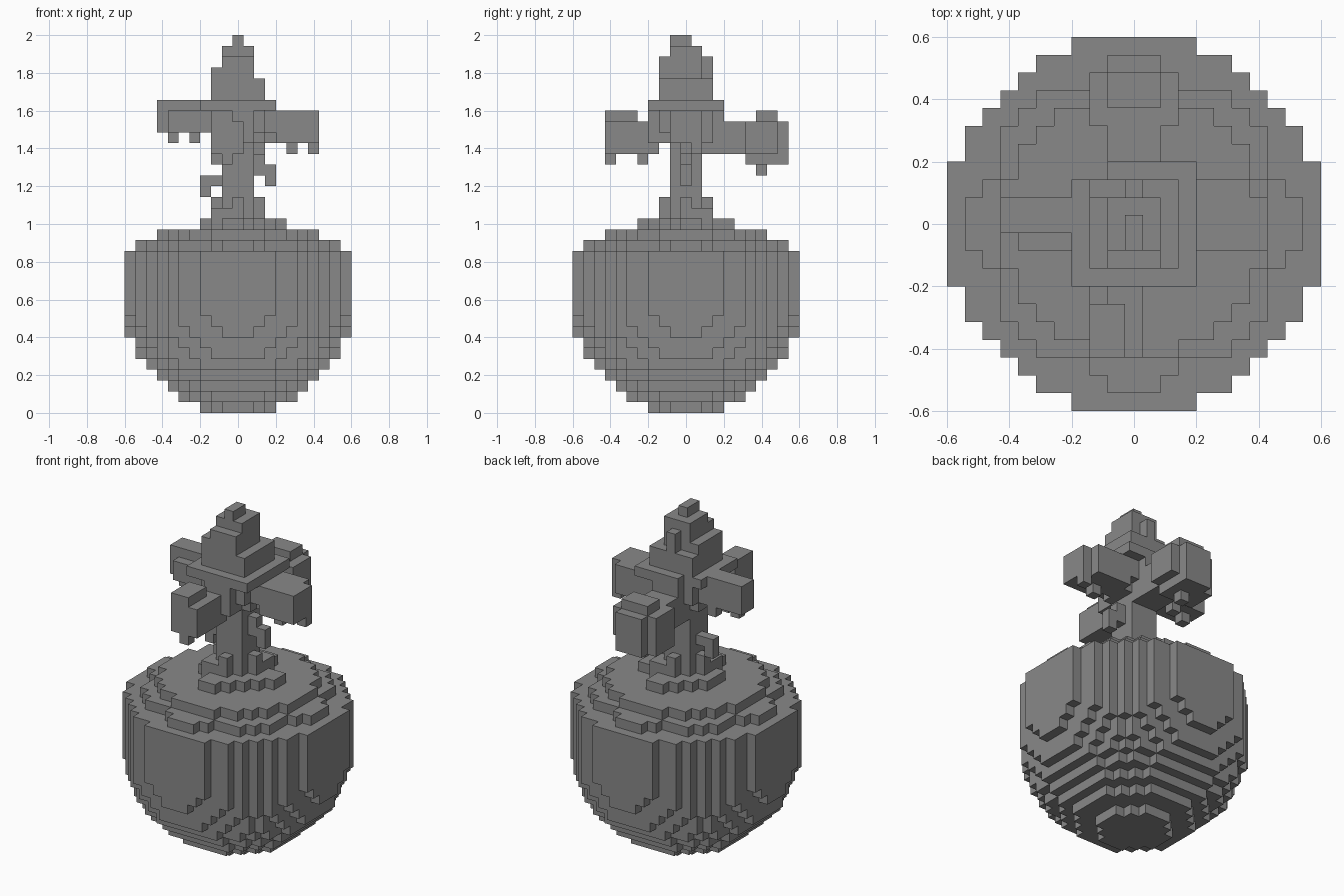
import bpy
import bmesh

VOX = 2 / 35          # edge length of one cube
BOWL_MID = 10         # layer of the widest ring

cube = bpy.data.objects.get("Cube")
if cube:
    bpy.data.objects.remove(cube)

stone = bpy.data.materials.new("mid grey")
stone.use_nodes = True
stone.diffuse_color = (0.25, 0.25, 0.25, 1)
stone.node_tree.nodes["Principled BSDF"].inputs["Base Color"].default_value = (0.25, 0.25, 0.25, 1)


def box(x, y, z):
    """Cells of a block; each argument is an inclusive (low, high) pair."""
    return {(i, j, k) for i in range(x[0], x[1] + 1)
            for j in range(y[0], y[1] + 1) for k in range(z[0], z[1] + 1)}


def disc(radius_sq, layer):
    """Cells of a round slab one layer thick."""
    span = range(-BOWL_MID, BOWL_MID + 1)
    return {(i, j, layer) for i in span for j in span if i * i + j * j <= radius_sq}


def blocks(*parts):
    return set().union(*(box(*p) for p in parts))


def build(name, cells):
    """Turn a set of cells into a mesh of its exposed cube sides."""
    bm = bmesh.new()
    corners = {}

    def vert(p):
        if p not in corners:
            corners[p] = bm.verts.new(((p[0] - 0.5) * VOX, (p[1] - 0.5) * VOX, p[2] * VOX))
        return corners[p]

    for cell in sorted(cells):
        for axis in range(3):
            b, c = (axis + 1) % 3, (axis + 2) % 3
            for side in (0, 1):
                near = list(cell)
                near[axis] += 2 * side - 1
                if tuple(near) in cells:
                    continue
                loop = []
                for u, v in ((0, 0), (1, 0), (1, 1), (0, 1)):
                    p = list(cell)
                    p[axis] += side
                    p[b] += u
                    p[c] += v
                    loop.append(vert(tuple(p)))
                bm.faces.new(loop if side else loop[::-1])
    mesh = bpy.data.meshes.new(name)
    bm.to_mesh(mesh)
    bm.free()
    mesh.materials.append(stone)
    obj = bpy.data.objects.new(name, mesh)
    bpy.context.collection.objects.link(obj)


# Bowl: lower half of a ball, straight upper wall, two terraces
bowl = set()
for layer in range(15):
    drop = max(BOWL_MID - layer, 0)
    bowl |= disc(10.5 ** 2 - drop ** 2, layer)
terrace = [9, 9, 8, 7, 7, 7, 6, 5, 2, 1]
for row, half in enumerate(terrace):
    for y in (row, -row):
        bowl |= box((-half, half), (y, y), (15, 15))
bowl |= disc(53, 16)
build("bowl", bowl)

# Trunk with two small stepped twigs
build("trunk", blocks(((-1, 1), (-1, 1), (17, 28))))
build("left_twig", blocks(((2, 2), (0, 0), (22, 23)), ((3, 3), (0, 0), (21, 22))))
build("right_twig", blocks(((-2, -2), (0, 0), (21, 21)), ((-3, -3), (0, 0), (20, 21))))

# Roots spreading from the foot of the trunk
build("roots", blocks(
    ((-3, 3), (-1, 1), (17, 17)), ((-1, 1), (-3, 3), (17, 17)),
    ((-2, 2), (-2, 2), (17, 17)), ((4, 4), (0, 1), (17, 17)),
    ((0, 1), (4, 4), (17, 17)), ((-1, 0), (-4, -4), (17, 17)),
    ((-2, 2), (0, 0), (18, 19)), ((0, 0), (-2, 2), (18, 19)),
    ((-2, -1), (-2, -1), (18, 18)), ((1, 2), (1, 2), (18, 18))))

# Canopy: wide slab above a cross-shaped underside
build("canopy", blocks(
    ((-3, 3), (-3, 2), (28, 28)), ((-1, 3), (3, 3), (28, 28)),
    ((-2, 2), (-2, 2), (26, 27)), ((-3, 3), (-1, 1), (26, 27)),
    ((-1, 1), (-3, 3), (25, 27)), ((-2, 2), (-1, 1), (25, 25)),
    ((-1, 1), (2, 3), (24, 24)), ((-1, 0), (-3, -3), (24, 24))))

# Crown tapering to a single peak
build("crown", blocks(
    ((-2, 2), (-2, 2), (29, 30)), ((-2, 1), (-2, 1), (31, 31)),
    ((-1, 1), (-2, 1), (32, 32)), ((0, 0), (2, 2), (31, 32)),
    ((-1, 1), (-1, 1), (33, 33)), ((0, 0), (-1, 0), (34, 34))))

# Boughs with hanging tips, one on each side
build("left_bough", blocks(
    ((3, 3), (0, 2), (25, 27)), ((4, 7), (-1, 1), (25, 27)),
    ((4, 6), (2, 2), (25, 27)), ((5, 5), (0, 0), (24, 24)),
    ((7, 7), (1, 1), (24, 24))))
build("right_bough", blocks(
    ((-7, -4), (0, 1), (28, 28)), ((-7, -4), (0, 1), (26, 27)),
    ((-6, -4), (-1, -1), (26, 27)), ((-6, -6), (0, 0), (25, 25)),
    ((-4, -4), (1, 1), (25, 25))))
build("front_bough", blocks(
    ((-1, 0), (-4, -4), (24, 26)), ((-2, 0), (-6, -5), (24, 26)),
    ((-2, 0), (-7, -7), (24, 26)), ((-2, -1), (-7, -5), (27, 27)),
    ((-1, -1), (-7, -7), (23, 23)), ((-2, -2), (-4, -4), (23, 25))))
build("back_bough", blocks(
    ((-1, 1), (4, 5), (24, 26)), ((-2, 1), (6, 8), (23, 26)),
    ((-1, 1), (9, 9), (23, 26)), ((-1, 1), (7, 8), (27, 27)),
    ((0, 0), (7, 7), (22, 22)), ((2, 2), (6, 8), (24, 26))))
